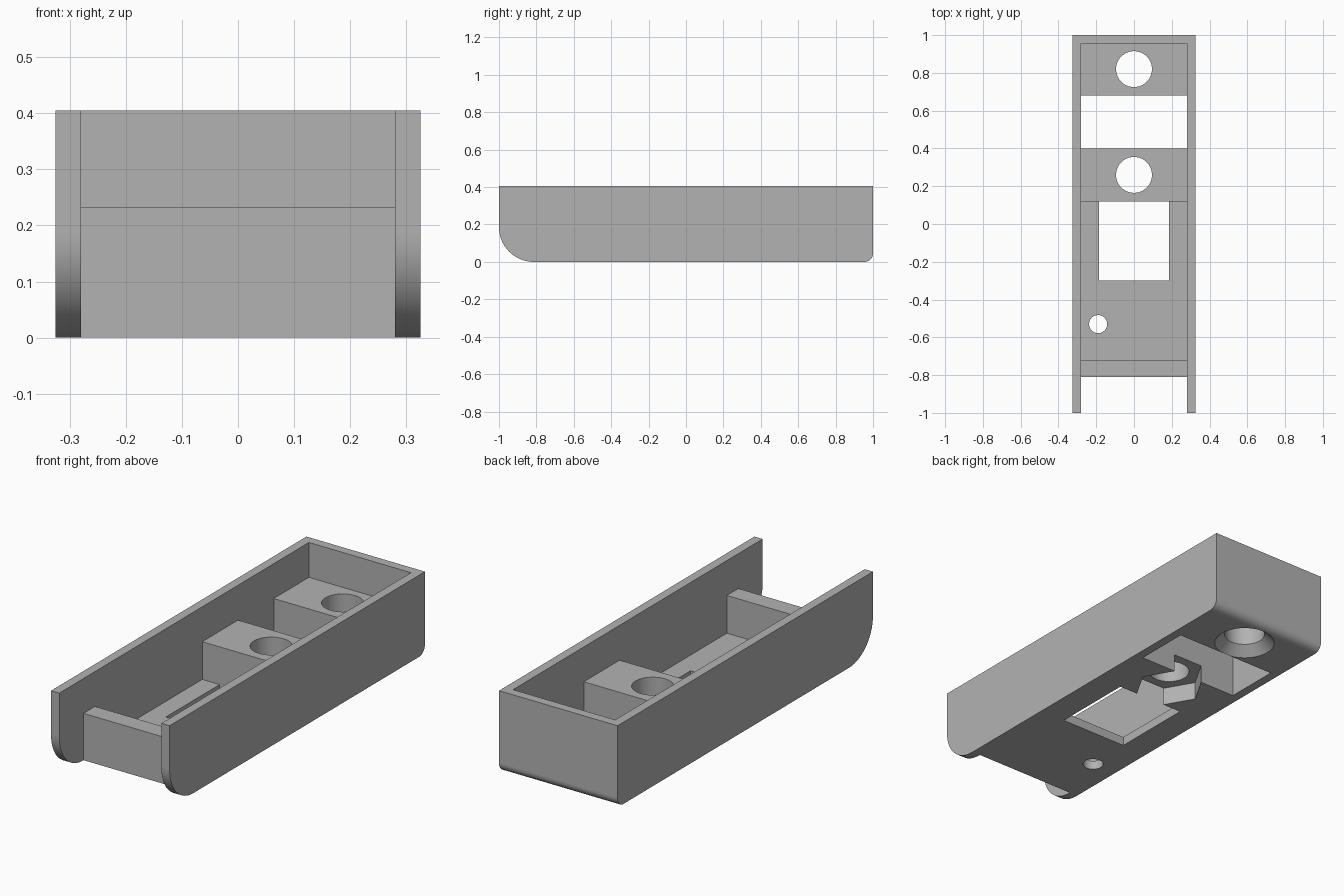
import bpy
import bmesh
import math
from mathutils import Vector

cube = bpy.data.objects.get("Cube")
if cube:
    bpy.data.objects.remove(cube, do_unlink=True)

HALF_W, WALL, HEIGHT = 0.325, 0.045, 0.405
INNER = HALF_W - WALL
FLOOR, LEDGE = 0.045, 0.232
LOW, HIGH = -0.1, 0.5          # cutter overshoot
BOLT_R = 0.095

grey = bpy.data.materials.new("plain grey")
grey.use_nodes = True
colour = (0.45, 0.45, 0.45, 1)
grey.diffuse_color = colour
grey.node_tree.nodes["Principled BSDF"].inputs["Base Color"].default_value = colour


def prism(name, points, direction):
    """Extrude a closed outline of 3D points along a vector."""
    bm = bmesh.new()
    face = bm.faces.new([bm.verts.new(p) for p in points])
    new = bmesh.ops.extrude_face_region(bm, geom=[face], use_keep_orig=True)["geom"]
    bmesh.ops.translate(bm, vec=Vector(direction),
                        verts=[g for g in new if isinstance(g, bmesh.types.BMVert)])
    bmesh.ops.recalc_face_normals(bm, faces=bm.faces)
    mesh = bpy.data.meshes.new(name)
    bm.to_mesh(mesh)
    bm.free()
    mesh.materials.append(grey)
    obj = bpy.data.objects.new(name, mesh)
    bpy.context.collection.objects.link(obj)
    return obj


def side_prism(name, outline, half_width):
    """Extrude a (y, z) side outline across x."""
    return prism(name, [(-half_width, y, z) for y, z in outline], (2 * half_width, 0, 0))


def arc(cy, cz, r, start, end, steps=20):
    angles = [math.radians(start + (end - start) * i / steps) for i in range(steps + 1)]
    return [(cy + r * math.cos(a), cz + r * math.sin(a)) for a in angles]


def round_cutter(name, x, y, r, z0, z1, sides=64):
    ring = [(x + r * math.cos(math.tau * i / sides),
             y + r * math.sin(math.tau * i / sides), z0) for i in range(sides)]
    return prism(name, ring, (0, 0, z1 - z0))


def cut(body, cutter):
    cutter.hide_render = True
    mod = body.modifiers.new(cutter.name, 'BOOLEAN')
    mod.operation = 'DIFFERENCE'
    mod.solver = 'EXACT'
    mod.object = cutter
    bpy.ops.object.select_all(action='DESELECT')
    bpy.context.view_layer.objects.active = body
    body.select_set(True)
    bpy.ops.object.modifier_apply(modifier=mod.name)
    bpy.data.objects.remove(cutter, do_unlink=True)


# Outer block with a large front curve and a small rear one
nose, heel = 0.186, 0.045
outline = [(-1, HEIGHT)] + arc(-1 + nose, nose, nose, 180, 270) \
    + arc(1 - heel, heel, heel, 270, 360, 10) + [(1, HEIGHT)]
body = side_prism("tray_body", outline, HALF_W)

# Inner channel: leaves the cross wall, floor, two mounting blocks and back wall
channel = [(-1.1, LOW), (-0.81, LOW), (-0.81, LEDGE), (-0.72, LEDGE),
           (-0.72, FLOOR), (0.12, FLOOR), (0.12, LEDGE), (0.4, LEDGE),
           (0.4, LOW), (0.68, LOW), (0.68, LEDGE), (1 - WALL, LEDGE),
           (1 - WALL, HIGH), (-1.1, HIGH)]
cut(body, side_prism("channel_cutter", channel, INNER))

# Rectangular floor window
cut(body, side_prism("window_cutter",
                     [(-0.3, LOW), (0.12, LOW), (0.12, 0.1), (-0.3, 0.1)], 0.185))

# Bolt holes, small cable hole and hexagonal nut pocket
for y in (0.26, 0.82):
    cut(body, round_cutter("bolt_cutter", 0, y, BOLT_R, LOW, HIGH))
cut(body, round_cutter("cable_cutter", -0.19, -0.53, 0.048, LOW, 0.1, 40))
cut(body, round_cutter("nut_cutter", 0, 0.26, 0.163, LOW, 0.09, 6))

# Countersink under the rear bolt hole, tapering to the bolt radius
sink = round_cutter("countersink_cutter", 0, 0.82, 1, -0.02, 0.047)
for v in sink.data.vertices:
    r = BOLT_R + 0.047 - v.co.z
    v.co.x *= r
    v.co.y = 0.82 + (v.co.y - 0.82) * r
cut(body, sink)

# Smooth the curves only, keep planar faces flat
bpy.ops.object.shade_smooth_by_angle(angle=math.radians(30))
for poly in body.data.polygons:
    if max(abs(c) for c in poly.normal) > 0.9999:
        poly.use_smooth = False
